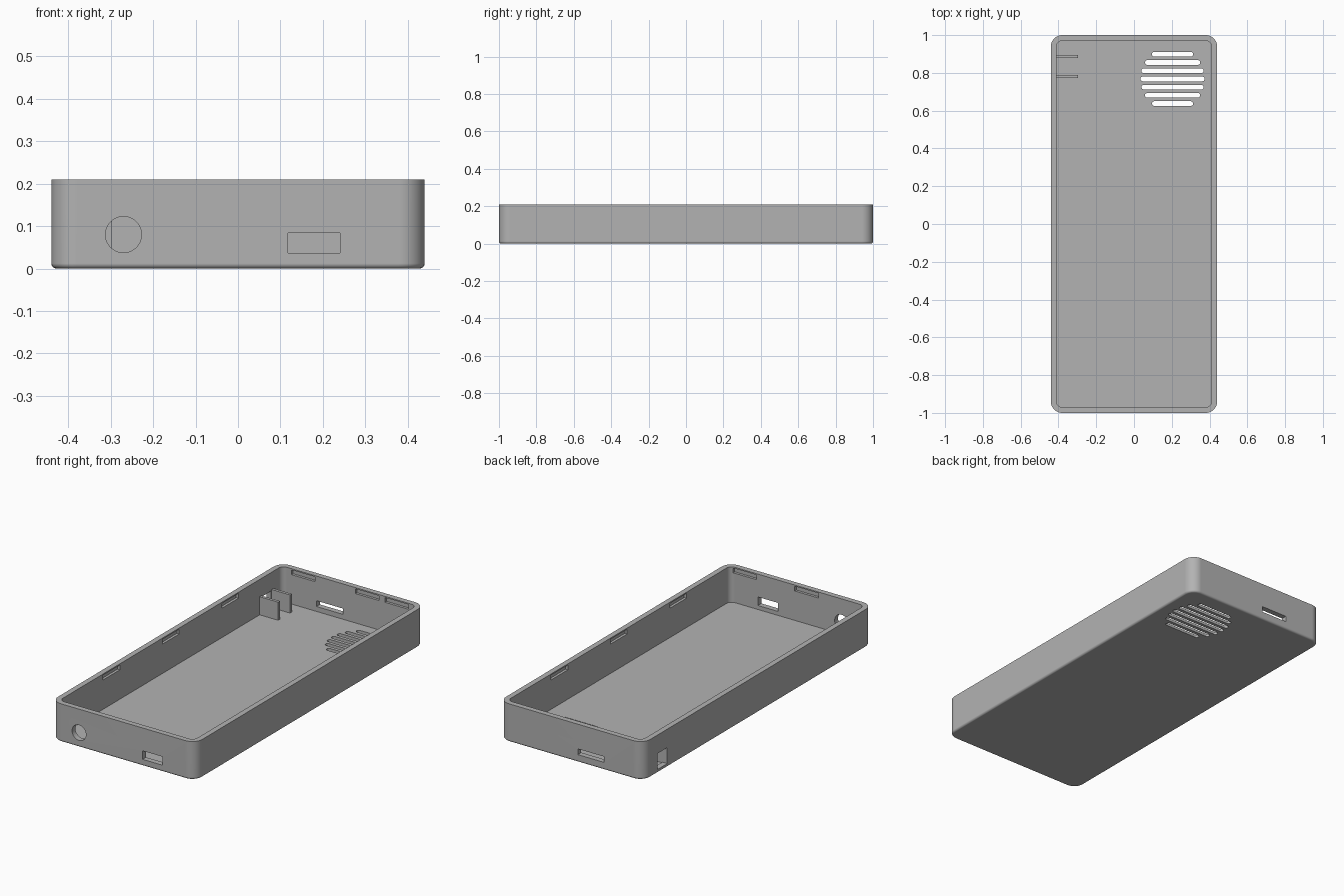
import bpy, bmesh, math
from mathutils import Vector

if "Cube" in bpy.data.objects:
    bpy.data.objects.remove(bpy.data.objects["Cube"])

grey = bpy.data.materials.new("plain_grey")
grey.diffuse_color = (0.45, 0.45, 0.45, 1)
grey.use_nodes = True
grey.node_tree.nodes["Principled BSDF"].inputs["Base Color"].default_value = grey.diffuse_color


def rounded(hw, hh, r, n=10):
    """Counter-clockwise rounded rectangle outline."""
    pts = []
    for q, (sx, sy) in enumerate([(1, 1), (-1, 1), (-1, -1), (1, -1)]):
        for i in range(n + 1):
            a = math.pi / 2 * (q + i / n)
            pts.append((sx * (hw - r) + r * math.cos(a), sy * (hh - r) + r * math.sin(a)))
    return pts


def to_object(name, bm):
    bmesh.ops.recalc_face_normals(bm, faces=bm.faces)
    me = bpy.data.meshes.new(name)
    bm.to_mesh(me)
    bm.free()
    ob = bpy.data.objects.new(name, me)
    bpy.context.collection.objects.link(ob)
    me.materials.append(grey)
    return ob


def box(bm, x0, x1, y0, y1, z0, z1):
    vs = bmesh.ops.create_cube(bm, size=1)["verts"]
    for v in vs:
        v.co = Vector(((x0, x1)[v.co.x > 0], (y0, y1)[v.co.y > 0], (z0, z1)[v.co.z > 0]))


def prism(bm, outline, start, depth):
    """Extrude a closed list of 3D points by a vector."""
    vs = []
    for p in outline:
        if not vs or (Vector(p) - vs[-1].co).length > 1e-5:
            vs.append(bm.verts.new(p))
    if (vs[0].co - vs[-1].co).length < 1e-5:
        bm.verts.remove(vs.pop())
    for v in vs:
        v.co += Vector(start)
    face = bm.faces.new(vs)
    new = bmesh.ops.extrude_face_region(bm, geom=[face])["geom"]
    for v in new:
        if isinstance(v, bmesh.types.BMVert):
            v.co += Vector(depth)


# Open tray: outer wall with filleted base, rim, inner wall, floor
W, L, H, R, T, FLOOR, F = 0.44, 1.0, 0.21, 0.06, 0.03, 0.015, 0.012
levels = []
for i in range(5):
    a = math.pi / 2 * i / 4
    levels.append((F * (1 - math.sin(a)), F * (1 - math.cos(a))))
levels += [(0, H), (T, H), (T, FLOOR)]
bm = bmesh.new()
rings = []
for inset, z in levels:
    outline = rounded(W - inset, L - inset, R - inset)
    rings.append([bm.verts.new((x, y, z)) for x, y in outline])
for a, b in zip(rings, rings[1:]):
    for i in range(len(a)):
        j = (i + 1) % len(a)
        bm.faces.new((a[i], a[j], b[j], b[i]))
bm.faces.new(rings[0])
bm.faces.new(rings[-1])
tray = to_object("tray", bm)

bm = bmesh.new()
# Speaker grille slots in a circle
for k in range(-3, 4):
    half = math.sqrt(0.17 ** 2 - (0.0435 * k) ** 2)
    prism(bm, [(x, y, 0) for x, y in rounded(half, 0.0125, 0.0125, 6)],
          (0.204, 0.768 + 0.0435 * k, -0.05), (0, 0, 0.1))
# Round and rectangular ports in the front
prism(bm, [(x, 0, z) for x, z in rounded(0.0425, 0.0425, 0.0425, 12)],
      (-0.27, -1.05, 0.08), (0, 0.12, 0))
box(bm, 0.118, 0.24, -1.05, -0.93, 0.037, 0.084)
# Slot in the back, switch opening in the left side
box(bm, -0.2, -0.04, 0.93, 1.05, 0.042, 0.074)
box(bm, -0.5, -0.38, 0.792, 0.875, 0.02, 0.108)
# Shallow clip pockets under the rim
D, Z0, Z1 = 0.014, 0.177, 0.203
for s in (-1, 1):
    for y in (-0.517, 0, 0.517):
        x = s * (W - T)
        box(bm, x - D, x + D, y - 0.073, y + 0.073, Z0, Z1)
for y, centres in ((L - T, (-0.28, 0.11, 0.29)), (T - L, (-0.056, 0.32))):
    for x in centres:
        box(bm, x - 0.072, x + 0.072, y - D, y + D, Z0, Z1)
cutter = to_object("opening_cutter", bm)
cutter.hide_render = True

cut = tray.modifiers.new("openings", "BOOLEAN")
cut.operation = "DIFFERENCE"
cut.solver = "EXACT"
cut.object = cutter
bpy.context.view_layer.objects.active = tray
tray.select_set(True)
bpy.ops.object.modifier_apply(modifier="openings")
bpy.data.objects.remove(cutter, do_unlink=True)
bpy.ops.object.shade_smooth_by_angle(angle=math.radians(35))
normals = tray.modifiers.new("clean_normals", "WEIGHTED_NORMAL")
normals.keep_sharp = True

# Two ribs beside the switch opening
for name, y in (("front_rib", 0.774), ("back_rib", 0.878)):
    bm = bmesh.new()
    box(bm, -W + T - 0.005, -0.297, y, y + 0.016, FLOOR - 0.005, 0.115)
    to_object(name, bm)
